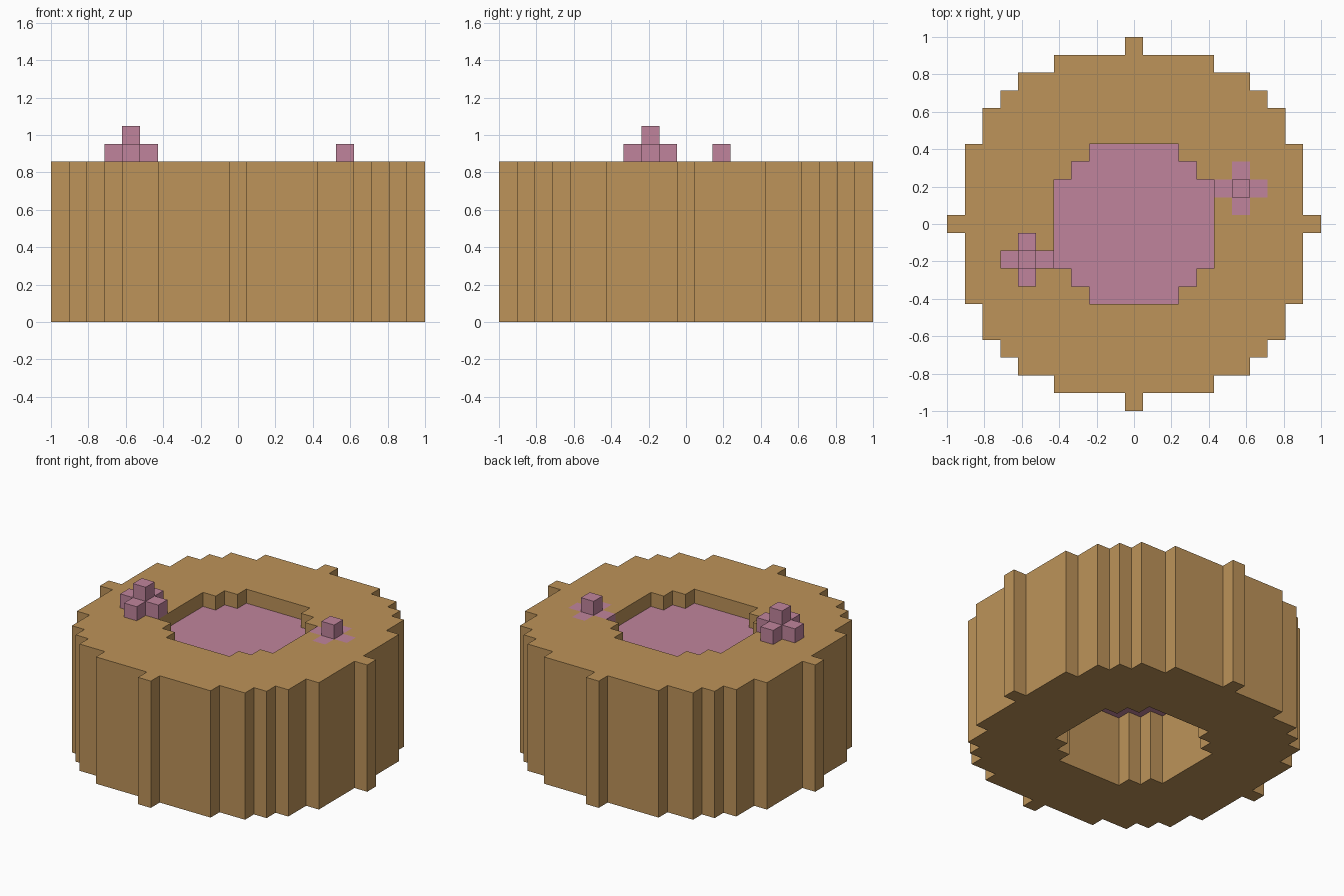
import bpy
import bmesh

cube = bpy.data.objects.get("Cube")
if cube:
    bpy.data.objects.remove(cube, do_unlink=True)

U = 2 / 21  # size of one block


def make_material(name, rgb):
    mat = bpy.data.materials.new(name)
    mat.use_nodes = True
    mat.diffuse_color = (*rgb, 1)
    mat.node_tree.nodes["Principled BSDF"].inputs["Base Color"].default_value = (*rgb, 1)
    return mat


tan = make_material("tan", (0.509, 0.292, 0.100))
pink = make_material("pink", (0.527, 0.231, 0.333))


def stepped_outline(quadrant):
    """Repeat a quarter outline four times, turning 90 degrees each time."""
    points, quarter = [], list(quadrant)
    for _ in range(4):
        points += quarter
        quarter = [(-y, x) for x, y in quarter]
    return points


def prism(name, outline, bottom, top, mat, centre=(0, 0)):
    """Extrude a flat outline between two heights, all measured in blocks."""
    bm = bmesh.new()
    verts = [bm.verts.new(((x + centre[0]) * U, (y + centre[1]) * U, bottom * U))
             for x, y in outline]
    base = bm.faces.new(verts)
    up = bmesh.ops.extrude_face_region(bm, geom=[base], use_keep_orig=True)["geom"]
    bmesh.ops.translate(bm, vec=(0, 0, (top - bottom) * U),
                        verts=[g for g in up if isinstance(g, bmesh.types.BMVert)])
    bmesh.ops.recalc_face_normals(bm, faces=bm.faces)
    mesh = bpy.data.meshes.new(name)
    bm.to_mesh(mesh)
    bm.free()
    mesh.materials.append(mat)
    obj = bpy.data.objects.new(name, mesh)
    bpy.context.collection.objects.link(obj)
    return obj


def cut(target, cutter):
    """Subtract the cutter from the target, then discard it."""
    cutter.hide_render = True
    mod = target.modifiers.new("cut", "BOOLEAN")
    mod.operation = "DIFFERENCE"
    mod.solver = "EXACT"
    mod.object = cutter
    bpy.context.view_layer.objects.active = target
    bpy.ops.object.modifier_apply(modifier=mod.name)
    bpy.data.objects.remove(cutter, do_unlink=True)


RIM = stepped_outline([(10.5, .5), (9.5, .5), (9.5, 4.5), (8.5, 4.5), (8.5, 6.5),
                       (7.5, 6.5), (7.5, 7.5), (6.5, 7.5), (6.5, 8.5), (4.5, 8.5),
                       (4.5, 9.5), (.5, 9.5), (.5, 10.5)])
WELL = stepped_outline([(4.5, 2.5), (3.5, 2.5), (3.5, 3.5), (2.5, 3.5), (2.5, 4.5)])
CROSS = stepped_outline([(1.5, .5), (.5, .5), (.5, 1.5)])
BLOCK = stepped_outline([(.5, .5)])

# Thick ring body with an open well and a pocket for the flush splash
body = prism("ring_body", RIM, 0, 9, tan)
cut(body, prism("well_cutter", WELL, -1, 11, tan))
cut(body, prism("splash_cutter", CROSS, 8, 10, tan, (6, 2)))
# Clear the pocket through to the well
cut(body, prism("notch_cutter", BLOCK, 8, 10, tan, (4.6, 2)))

# Filling held in the upper part of the well
prism("filling", WELL, 5, 8, pink)

# Splash set flush in the rim, with one raised block
prism("flush_splash", CROSS, 8, 9, pink, (6, 2))
prism("flush_splash_drop", BLOCK, 9, 10, pink, (6, 2))

# Splash standing on the rim, with a taller middle
prism("raised_splash", CROSS, 9, 10, pink, (-6, -2))
prism("raised_splash_drop", BLOCK, 10, 11, pink, (-6, -2))
